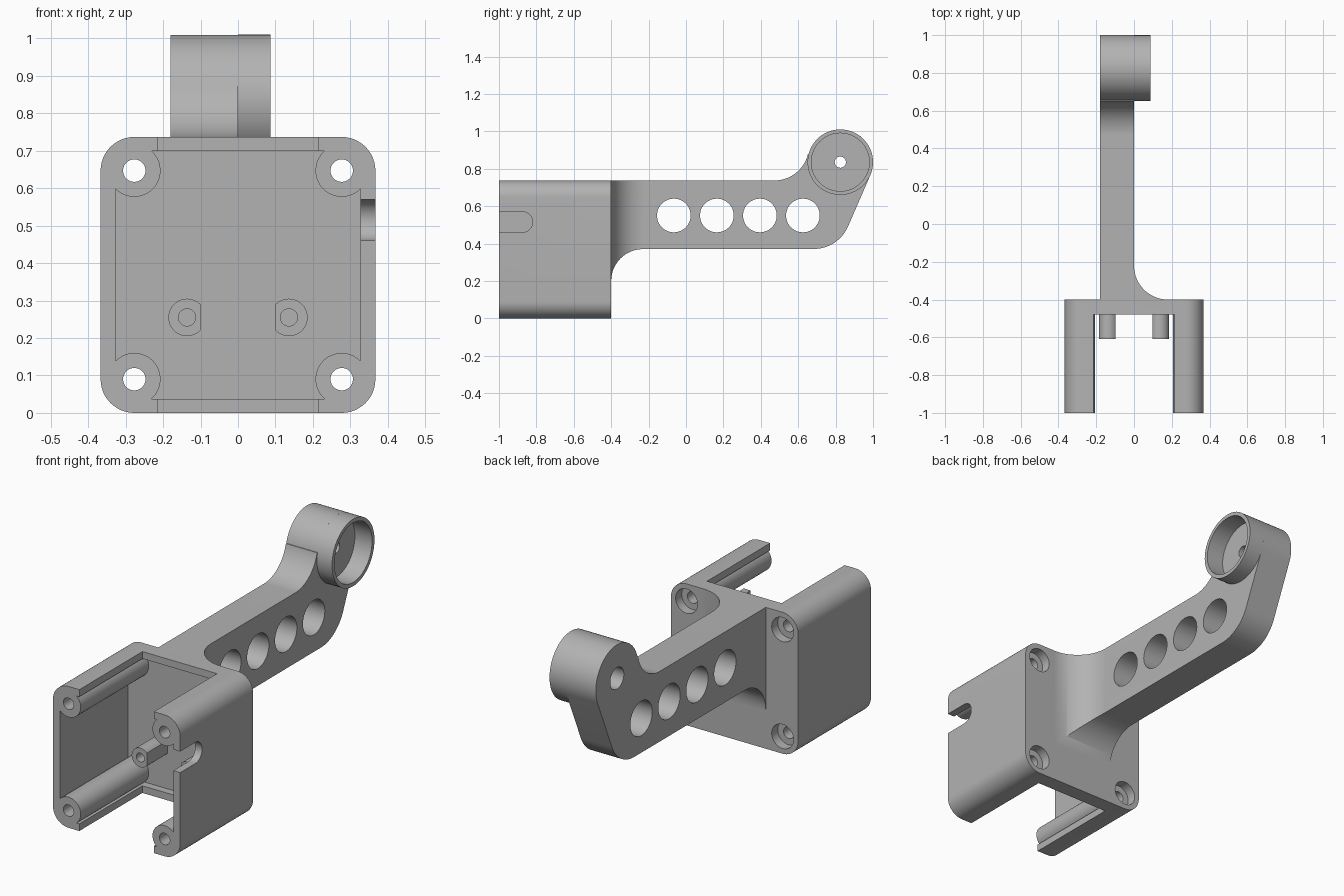
import bpy, bmesh
from math import cos, sin, radians

cube = bpy.data.objects.get("Cube")
if cube:
    bpy.data.objects.remove(cube, do_unlink=True)

grey = bpy.data.materials.new("plain grey")
grey.use_nodes = True
colour = (0.45, 0.45, 0.45, 1)
grey.diffuse_color = colour
grey.node_tree.nodes["Principled BSDF"].inputs["Base Color"].default_value = colour


def arc(u, v, r, start, end, n=24):
    angles = [radians(start + (end - start) * i / n) for i in range(n + 1)]
    return [(u + r * cos(a), v + r * sin(a)) for a in angles]


def circle(u, v, r, n=48):
    return arc(u, v, r, 0, 360, n)[:-1]


def rect(u0, u1, v0, v1):
    return [(u0, v0), (u1, v0), (u1, v1), (u0, v1)]


def prism(name, points, axis, lo, hi):
    """Extrude a flat outline along the x, y or z axis."""
    place = {"x": lambda u, v, w: (w, u, v),
             "y": lambda u, v, w: (u, w, v),
             "z": lambda u, v, w: (u, v, w)}[axis]
    bm = bmesh.new()
    rings = [[bm.verts.new(place(u, v, w)) for u, v in points] for w in (lo, hi)]
    for ring in rings:
        bm.faces.new(ring)
    for i in range(len(points)):
        j = (i + 1) % len(points)
        bm.faces.new((rings[0][i], rings[0][j], rings[1][j], rings[1][i]))
    bmesh.ops.recalc_face_normals(bm, faces=bm.faces)
    mesh = bpy.data.meshes.new(name)
    bm.to_mesh(mesh)
    bm.free()
    mesh.materials.append(grey)
    obj = bpy.data.objects.new(name, mesh)
    bpy.context.collection.objects.link(obj)
    return obj


def activate(obj):
    bpy.ops.object.select_all(action="DESELECT")
    obj.select_set(True)
    bpy.context.view_layer.objects.active = obj


def carve(target, points, axis, lo, hi, operation="DIFFERENCE"):
    cutter = prism("cutter", points, axis, lo, hi)
    mod = target.modifiers.new("carve", "BOOLEAN")
    mod.operation, mod.solver, mod.object = operation, "EXACT", cutter
    activate(target)
    bpy.ops.object.modifier_apply(modifier=mod.name)
    bpy.data.objects.remove(cutter, do_unlink=True)


# Housing: rounded block around four bolt centres
BX, ZLO, ZHI, R = 0.277, 0.09, 0.647, 0.09
outline = (arc(BX, ZHI, R, 0, 90, 12) + arc(-BX, ZHI, R, 90, 180, 12)
           + arc(-BX, ZLO, R, 180, 270, 12) + arc(BX, ZLO, R, 270, 360, 12))
housing = prism("housing", outline, "y", -1, -0.4)

# Cavity outline leaves a round bolt boss in each corner
bite = arc(0, 0, 0.07, -44, -229)
cavity = ([(BX + u, ZHI + v) for u, v in bite]
          + [(-BX - u, ZHI + v) for u, v in reversed(bite)]
          + [(-BX - u, ZLO - v) for u, v in bite]
          + [(BX + u, ZLO - v) for u, v in reversed(bite)])
carve(housing, cavity, "y", -1.1, -0.44)

# Openings in the top and bottom walls, and the cable notch in one side
for z0, z1 in ((-0.1, 0.045), (0.692, 0.85)):
    carve(housing, rect(-0.215, 0.215, z0, z1), "y", -1.1, -0.48)
notch = arc(-0.875, 0.515, 0.055, -90, 90) + [(-1.1, 0.57), (-1.1, 0.46)]
carve(housing, notch, "x", 0.3, 0.45)

# Bolt holes with counterbores at the back
for x in (-BX, BX):
    for z in (ZLO, ZHI):
        carve(housing, circle(x, z, 0.03, 32), "y", -1.1, -0.3)
        carve(housing, circle(x, z, 0.063), "y", -0.45, -0.3)

# Standoffs with a flat on the inner side
for side, label in ((1, "left"), (-1, "right")):
    post = [(side * u, v) for u, v in arc(0.136, 0.255, 0.05, -138, 138, 36)]
    standoff = prism(label + "_standoff", post, "y", -0.61, -0.44)
    carve(standoff, circle(side * 0.136, 0.255, 0.023, 32), "y", -0.7, -0.45)

# Arm: side outline, then trimmed by a plan outline with a root fillet
HY, HZ, HR = 0.825, 0.835, 0.175
side_outline = ([(-0.4, 0.737)] + arc(0.472, 0.922, 0.185, -90, -14)
                + arc(HY, HZ, HR, 166, -23, 48)
                + arc(0.683, 0.571, 0.2, -23, -90)
                + arc(-0.23, 0.2, 0.17, 90, 180))
arm = prism("arm", side_outline, "x", -0.18, 0.3)
plan = ([(-0.18, -0.5), (-0.18, 1.1), (0, 1.1)]
        + arc(0.18, -0.22, 0.18, 180, 270) + [(0.18, -0.5)])
carve(arm, plan, "z", -0.1, 1.2, "INTERSECT")
for i in range(4):
    carve(arm, circle(-0.065 + 0.23 * i, 0.55, 0.09), "x", -0.3, 0.3)

# Hub cup at the arm end, with a pivot hole
cup = prism("hub_cup", circle(HY, HZ, HR, 64), "x", 0, 0.087)
for part in (arm, cup):
    carve(part, circle(HY, HZ, 0.155, 64), "x", -0.012, 0.2)
carve(arm, circle(HY, HZ, 0.03, 32), "x", -0.3, 0.1)
carve(arm, circle(HY, HZ, 0.056), "x", -0.3, -0.08)

# Smooth the curves and keep the machined edges crisp
for obj in bpy.context.collection.objects:
    if obj.type == "MESH" and grey.name in obj.data.materials:
        activate(obj)
        bpy.ops.object.shade_smooth_by_angle(angle=radians(30))
